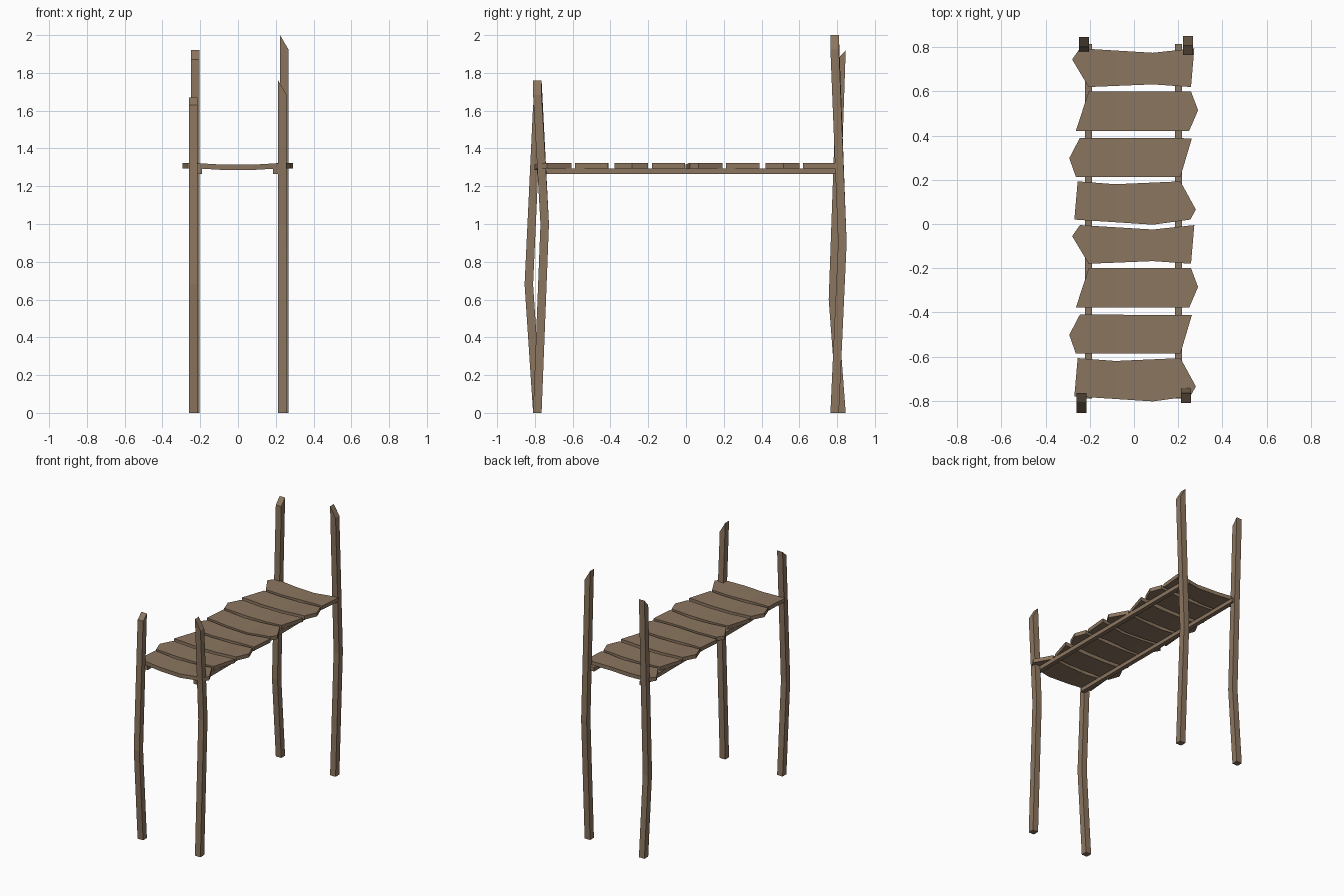
import bpy
import bmesh
from mathutils import Vector

cube = bpy.data.objects.get("Cube")
if cube:
    bpy.data.objects.remove(cube)

wood = bpy.data.materials.new("weathered_wood")
wood.use_nodes = True
colour = (0.26, 0.18, 0.115, 1)
wood.diffuse_color = colour
wood.node_tree.nodes["Principled BSDF"].inputs["Base Color"].default_value = colour


def finish(name, bm):
    bmesh.ops.recalc_face_normals(bm, faces=bm.faces)
    mesh = bpy.data.meshes.new(name)
    bm.to_mesh(mesh)
    bm.free()
    mesh.materials.append(wood)
    obj = bpy.data.objects.new(name, mesh)
    bpy.context.collection.objects.link(obj)
    return obj


def box(name, low, high):
    bm = bmesh.new()
    bmesh.ops.create_cube(bm, size=1)
    low, high = Vector(low), Vector(high)
    for v in bm.verts:
        v.co = (low + high) / 2 + v.co * (high - low)
    return finish(name, bm)


def post(name, x, y, bend_y, bend_z, top, slope_x=0, slope_y=0):
    """Square post bent once along y, its top cut at a slant."""
    bm = bmesh.new()
    h = 0.0225
    corners = [(-h, -h), (h, -h), (h, h), (-h, h)]
    rings = []
    for cy, z in ((y, 0), (bend_y, bend_z), (y, top)):
        ring = []
        for dx, dy in corners:
            cut = 0
            if z == top:
                cut = slope_x * (dx + h) + slope_y * (h - dy)
            ring.append(bm.verts.new((x + dx, cy + dy, z - cut)))
        rings.append(ring)
    for a, b in zip(rings, rings[1:]):
        for i in range(4):
            j = (i + 1) % 4
            bm.faces.new((a[i], a[j], b[j], b[i]))
    bm.faces.new(rings[0])
    bm.faces.new(rings[-1])
    return finish(name, bm)


def plank(name, outline, shift):
    """Jagged board, sagging slightly between the rails."""
    bm = bmesh.new()
    bm.faces.new([bm.verts.new((x, y + shift, 0)) for x, y in outline])
    for cut in (-0.2, -0.085, 0.085, 0.2):
        bmesh.ops.bisect_plane(bm, geom=bm.verts[:] + bm.edges[:] + bm.faces[:],
                               plane_co=(cut, 0, 0), plane_no=(1, 0, 0))
    for v in bm.verts:
        v.co.z = 1.295 - 0.01 * max(0, 1 - (v.co.x / 0.22) ** 2)
    top = bmesh.ops.extrude_face_region(bm, geom=bm.faces[:])["geom"]
    for v in top:
        if isinstance(v, bmesh.types.BMVert):
            v.co.z += 0.028
    return finish(name, bm)


# Four posts
post("front_right_post", -0.237, -0.787, -0.832, 0.68, 1.67, slope_y=0.9)
post("front_left_post", 0.235, -0.787, -0.748, 1.0, 1.76, slope_x=1.7)
post("back_right_post", -0.227, 0.823, 0.778, 0.6, 1.92, slope_y=1.1)
post("back_left_post", 0.245, 0.787, 0.828, 0.9, 2.0, slope_x=1.7)

# Rails under the deck
box("right_rail", (-0.222, -0.79, 1.265), (-0.19, 0.815, 1.295))
box("left_rail", (0.185, -0.79, 1.265), (0.217, 0.815, 1.295))

# Four board shapes, used twice along the deck
shapes = [
    [(-0.245, -0.005), (0.085, -0.025), (0.273, -0.005), (0.258, -0.18),
     (0.085, -0.168), (-0.205, -0.18), (-0.28, -0.055)],
    [(-0.205, -0.2), (0.258, -0.2), (0.29, -0.285), (0.25, -0.378),
     (-0.263, -0.378)],
    [(-0.245, -0.41), (0.262, -0.412), (0.21, -0.587), (-0.263, -0.587),
     (-0.293, -0.502)],
    [(-0.255, -0.607), (-0.085, -0.62), (0.21, -0.607), (0.28, -0.735),
     (0.255, -0.78), (0.085, -0.803), (-0.27, -0.78)],
]
for half, shift in (("back", 0.8), ("front", 0)):
    for i, outline in enumerate(shapes):
        plank(f"{half}_plank_{i + 1}", outline, shift)
